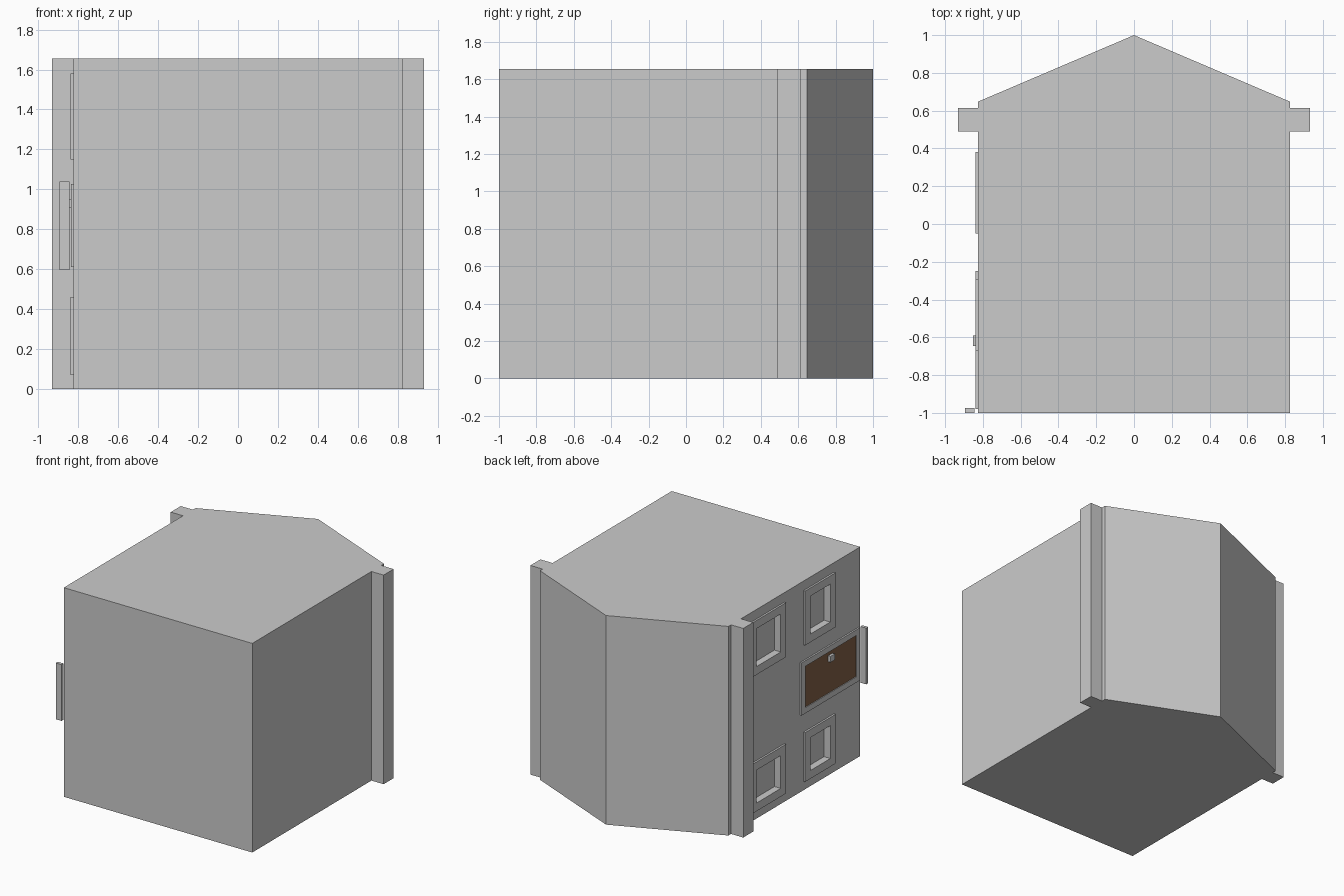
import bpy, bmesh

if "Cube" in bpy.data.objects:
    bpy.data.objects.remove(bpy.data.objects["Cube"])


def material(name, rgb):
    m = bpy.data.materials.new(name)
    m.diffuse_color = (*rgb, 1)
    m.use_nodes = True
    m.node_tree.nodes["Principled BSDF"].inputs["Base Color"].default_value = m.diffuse_color
    return m


GREY = material("pale_grey", (0.6, 0.6, 0.6))
BROWN = material("door_brown", (0.225, 0.122, 0.065))


def make(name, bm, mat):
    bmesh.ops.recalc_face_normals(bm, faces=bm.faces)
    me = bpy.data.meshes.new(name)
    bm.to_mesh(me)
    bm.free()
    me.materials.append(mat)
    ob = bpy.data.objects.new(name, me)
    bpy.context.collection.objects.link(ob)
    return ob


def box(name, x, y, z, mat=GREY):
    bm = bmesh.new()
    bmesh.ops.create_cube(bm, size=1)
    for v in bm.verts:
        for i, (a, b) in enumerate((x, y, z)):
            v.co[i] = a if v.co[i] < 0 else b
    return make(name, bm, mat)


def cut(ob, cutter):
    cutter.hide_render = True
    cutter.display_type = 'WIRE'
    mod = ob.modifiers.new("opening", 'BOOLEAN')
    mod.operation = 'DIFFERENCE'
    mod.solver = 'EXACT'
    mod.object = cutter


# House body: gabled outline with eaves, extruded along z (house lies on its back)
half = [(0.825, -1), (0.825, 0.49), (0.932, 0.49), (0.932, 0.615),
        (0.825, 0.615), (0.825, 0.648)]
outline = half + [(0, 1)] + [(-x, y) for x, y in reversed(half)]
bm = bmesh.new()
face = bm.faces.new([bm.verts.new((x, y, 0)) for x, y in outline])
ext = bmesh.ops.extrude_face_region(bm, geom=[face])
bmesh.ops.translate(bm, vec=(0, 0, 1.655),
                    verts=[g for g in ext["geom"] if isinstance(g, bmesh.types.BMVert)])
body = make("house_body", bm, GREY)

# Windows: raised frames with recessed openings
B = 0.065
for row, (y0, y1) in (("lower", (-0.67, -0.29)), ("upper", (-0.05, 0.38))):
    for side, (z0, z1) in (("left", (1.15, 1.58)), ("right", (0.07, 0.46))):
        frame = box(f"{row}_{side}_window_frame", (-0.84, -0.82), (y0, y1), (z0, z1))
        cutter = box(f"{row}_{side}_window_cutter", (-0.9, -0.785),
                     (y0 + B, y1 - B), (z0 + B, z1 - B))
        cut(frame, cutter)
        cut(body, cutter)

# Door: frame, brown panel, knob and step
frame = box("door_frame", (-0.838, -0.82), (-0.98, -0.25), (0.61, 1.027))
cut(frame, box("door_cutter", (-0.9, -0.8), (-0.935, -0.295), (0.655, 0.982)))
box("door_panel", (-0.832, -0.823), (-0.935, -0.295), (0.655, 0.982), BROWN)
box("door_knob", (-0.853, -0.83), (-0.645, -0.59), (0.905, 0.952))
box("door_step", (-0.895, -0.845), (-1, -0.975), (0.595, 1.04))
